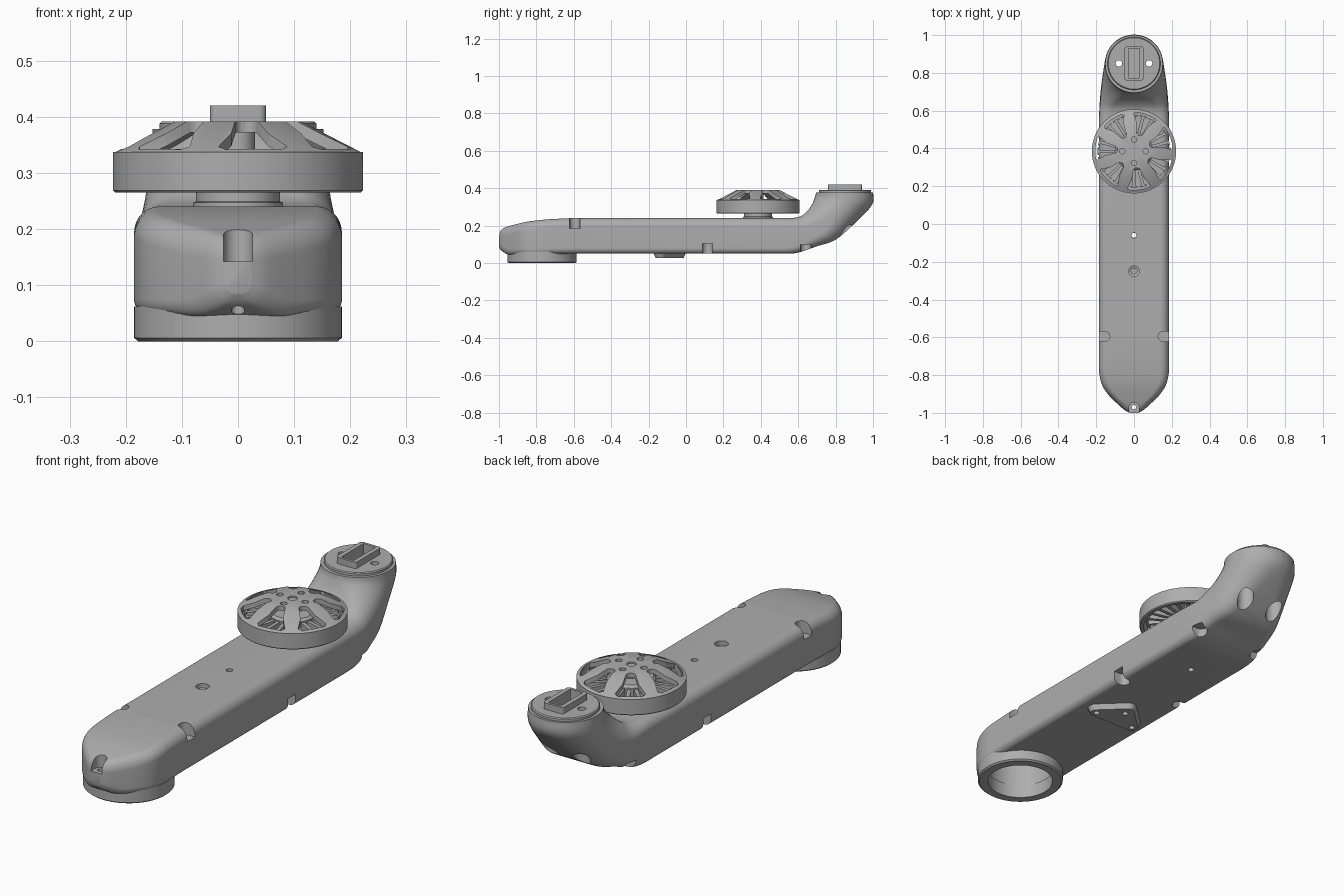
import bpy, bmesh
from math import sin, cos, pi, radians
from mathutils import Matrix, Vector

if "Cube" in bpy.data.objects:
    bpy.data.objects.remove(bpy.data.objects["Cube"])

grey = bpy.data.materials.new("plain grey")
grey.use_nodes = True
COLOUR = (0.42, 0.42, 0.42, 1)
grey.diffuse_color = COLOUR
grey.node_tree.nodes["Principled BSDF"].inputs["Base Color"].default_value = COLOUR


def finish(name, bm):
    bmesh.ops.recalc_face_normals(bm, faces=bm.faces)
    mesh = bpy.data.meshes.new(name)
    bm.to_mesh(mesh)
    bm.free()
    mesh.materials.append(grey)
    ob = bpy.data.objects.new(name, mesh)
    bpy.context.scene.collection.objects.link(ob)
    return ob


def loft(name, rows, closed=False):
    """Skin rings of points; cap the ends, or join last to first."""
    bm = bmesh.new()
    rings = [[bm.verts.new(p) for p in row] for row in rows]
    n = len(rings[0])
    pairs = list(zip(rings, rings[1:])) + ([(rings[-1], rings[0])] if closed else [])
    for a, b in pairs:
        for i in range(n):
            j = (i + 1) % n
            bm.faces.new((a[i], a[j], b[j], b[i]))
    if not closed:
        bm.faces.new(rings[0])
        bm.faces.new(rings[-1])
    return finish(name, bm)


def circle(x, y, z, r, n=64):
    return [(x + r * cos(2 * pi * i / n), y + r * sin(2 * pi * i / n), z) for i in range(n)]


def turned(name, x, y, profile, closed=False, n=64):
    return loft(name, [circle(x, y, z, r, n) for r, z in profile], closed)


def peg(x, y, r, z0, z1, n=24):
    return turned("peg", x, y, [(r, z0), (r, z1)], n=n)


def prism(name, outline, z0, z1):
    return loft(name, [[(x, y, z) for x, y in outline] for z in (z0, z1)])


def block(x0, x1, y0, y1, z0, z1, name="block"):
    return prism(name, [(x0, y0), (x1, y0), (x1, y1), (x0, y1)], z0, z1)


def cut(ob, *cutters):
    for c in cutters:
        m = ob.modifiers.new("cut", "BOOLEAN")
        m.operation, m.solver, m.object = "DIFFERENCE", "EXACT", c
        bpy.context.view_layer.objects.active = ob
        bpy.ops.object.modifier_apply(modifier=m.name)
        bpy.data.objects.remove(c)


def section(ty, tz, by, bz, w, rt, rb):
    """Rounded rectangle whose middle line runs from bottom to top point."""
    up = Vector((0, ty - by, tz - bz))
    h = up.length
    up.normalize()
    out = []
    corners = ((1, 1, rt), (-1, 1, rt), (-1, -1, rb), (1, -1, rb))
    for k, (sx, sv, r) in enumerate(corners):
        r = min(r, w * 0.999, h * 0.4995)
        cx, cv = sx * (w - r), h / 2 + sv * (h / 2 - r)
        for i in range(11):
            a = (k + i / 10) * pi / 2
            out.append(Vector((cx + r * cos(a), by, bz)) + up * (cv + r * sin(a)))
    return out


def flowing(keys, steps=5):
    """Smooth interpolation through key sections."""
    k = [keys[0]] + keys + [keys[-1]]
    res = []
    for p, a, b, q in zip(k, k[1:], k[2:], k[3:]):
        for s in range(steps):
            t = s / steps
            res.append([(2 * v1 + (v2 - v0) * t + (2 * v0 - 5 * v1 + 4 * v2 - v3) * t * t
                         + (3 * v1 - v0 - 3 * v2 + v3) * t ** 3) / 2
                        for v0, v1, v2, v3 in zip(p, a, b, q)])
    return res + [keys[-1]]


# Arm: pointed nose, straight box, neck bending up to a round end
nose = [(-1, .165, -1, .085, .022, .02, .02), (-.985, .182, -.985, .065, .05, .035, .03),
        (-.95, .197, -.95, .046, .09, .045, .03), (-.9, .21, -.9, .045, .139, .045, .03),
        (-.85, .221, -.85, .045, .17, .045, .03), (-.79, .229, -.79, .045, .184, .045, .03),
        (-.72, .235, -.72, .048, .185, .045, .03), (-.62, .24, -.62, .05, .185, .045, .03)]
neck = [(.52, .24, .53, .05, .185, .045, .03), (.57, .241, .6, .056, .184, .05, .035),
        (.615, .252, .7, .09, .179, .065, .05), (.65, .28, .8, .125, .172, .085, .08),
        (.675, .317, .91, .22, .163, .12, .12), (.69, .355, .995, .312, .155, .15, .15),
        (.695, .378, 1, .378, .1525, .1525, .1525)]
arm = loft("arm", [section(*k) for k in flowing(nose) + flowing(neck)])

# Openings in the arm: socket, screw holes, nose notch
cut(arm, peg(0, -.77, .145, -.01, .2, 64), peg(0, -.97, .012, 0, .3),
    peg(0, -.97, .026, .142, .3), block(-.026, .026, -1.05, -.97, .142, .3),
    peg(0, -.06, .014, 0, .3), peg(0, .385, .014, .02, .15),
    turned("sink", 0, -.25, [(.015, .19), (.015, .215), (.028, .22), (.028, .3)], n=24))
for s in (-1, 1):
    for y, z0, z1 in ((-.595, .185, .3), (.115, 0, .105), (.64, 0, .1)):
        x0, x1 = sorted((s * .155, s * .25))
        cut(arm, peg(s * .155, y, .027, z0, z1), block(x0, x1, y - .027, y + .027, z0, z1))
    cut(arm, peg(s * .08, .85, .017, .05, .5), peg(s * .08, .85, .036, 0, .25))

# Collar around the socket
turned("socket_collar", 0, -.77,
       [(.14, 0), (.178, 0), (.185, .006), (.185, .062), (.14, .062)], True)

# End flange with hollow key block
flange = turned("end_flange", 0, .85, [(.14, .37), (.14, .388), (.136, .392)])
cut(flange, *[peg(s * .08, .85, .017, .3, .5) for s in (-1, 1)])


def rounded_box(w, h, r):
    return [(sx * (w - r) + r * cos((k + i / 4) * pi / 2), .85 + sy * (h - r) + r * sin((k + i / 4) * pi / 2))
            for k, (sx, sy) in enumerate(((1, 1), (-1, 1), (-1, -1), (1, -1))) for i in range(5)]


key = prism("key_block", rounded_box(.05, .09, .012), .385, .42)
for ob in (key, flange, arm):
    cut(ob, prism("slot", rounded_box(.03, .078, .003), .3, .45))

# Triangular mount plate underneath, tapering downwards
spots = ((-.1, -.135), (.1, -.135), (0, -.04))
rims = []
for r, z in ((.027, .026), (.038, .052)):
    pts = []
    for (cx, cy), a0, a1 in zip(spots, (136, -90, 44), (270, 44, 136)):
        pts += [(cx + r * cos(radians(a0 + (a1 - a0) * i / 8)),
                 cy + r * sin(radians(a0 + (a1 - a0) * i / 8)), z) for i in range(9)]
    rims.append(pts)
plate = loft("mount_plate", rims)
cut(plate, *[peg(x, y, .013, 0, .045 if x else .2) for x, y in ((-.1, -.135), (.1, -.135), (0, -.06))])

# Motor: base, rotor bell with spokes, stator
CY = .385
turned("motor_base", 0, CY, [(.08, .235), (.08, .247), (.075, .249), (.075, .285)])
turned("rotor_rim", 0, CY, [(.205, .265), (.219, .265), (.223, .269), (.223, .337), (.205, .337)], True, 96)
cap = turned("rotor_spokes", 0, CY,
             [(.03, .372), (.105, .372), (.207, .322), (.221, .336), (.112, .392), (.03, .392)], n=96)
SPOKES = 7
for k in range(SPOKES):
    a = radians(-82) + 2 * pi * k / SPOKES
    tear = [(.108 - .02 * sin(t), .02 * cos(t)) for t in [pi * i / 8 for i in range(9)]]
    tear += [(.15, -.033), (.19, -.062), (.204, -.05), (.208, 0), (.204, .05), (.19, .062), (.15, .033)]
    cut(cap, prism("gap", [(x * cos(a) - y * sin(a), CY + x * sin(a) + y * cos(a)) for x, y in tear], .25, .45))
cut(cap, peg(0, CY, .02, .38, .45), *[peg(.062 * cos(k * pi / 2), CY + .062 * sin(k * pi / 2), .014, .3, .45)
                                      for k in range(4)])
turned("stator_core", 0, CY, [(.09, .28), (.1, .285), (.1, .33), (.09, .34)])
turned("rotor_shaft", 0, CY, [(.03, .25), (.03, .385)])
teeth = bmesh.new()
for k in range(24):
    turn = Matrix.Translation((0, CY, 0)) @ Matrix.Rotation(2 * pi * k / 24, 4, "Z")
    for x, sx, sy, sz in ((.14, .1, .016, .04), (.189, .008, .038, .045)):
        bmesh.ops.create_cube(teeth, size=1, matrix=turn @ Matrix.Translation((x, 0, .305))
                              @ Matrix.Diagonal((sx, sy, sz, 1)))
finish("stator_teeth", teeth)

# Smooth shading with crisp edges
for ob in bpy.context.scene.objects:
    ob.select_set(ob.type == "MESH")
bpy.context.view_layer.objects.active = arm
bpy.ops.object.shade_smooth_by_angle(angle=radians(35))
